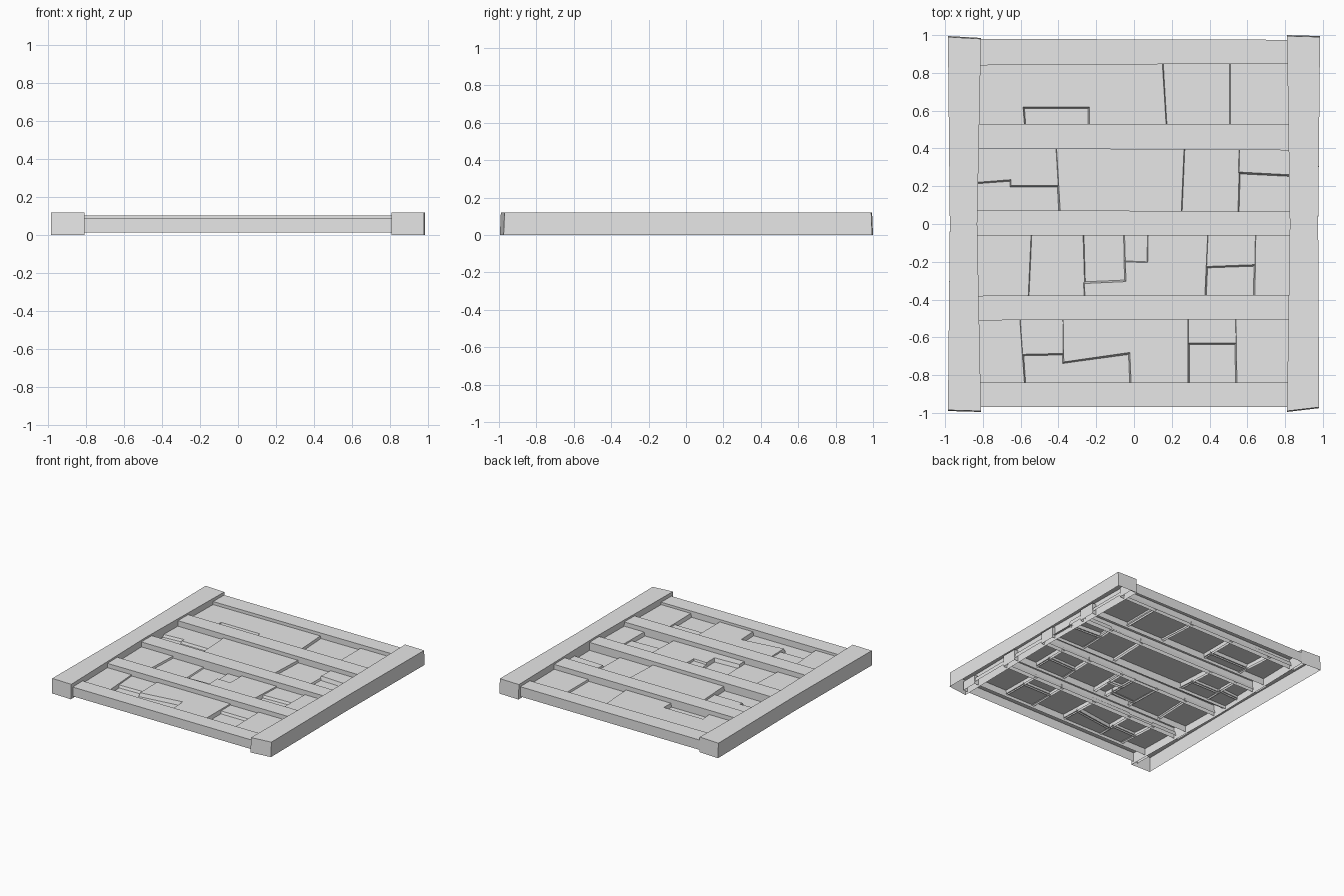
import bpy
import bmesh
from mathutils import Vector

default_cube = bpy.data.objects.get("Cube")
if default_cube:
    bpy.data.objects.remove(default_cube, do_unlink=True)

grey = bpy.data.materials.new("plain_grey")
grey.use_nodes = True
grey.diffuse_color = (0.8, 0.8, 0.8, 1)
for node in grey.node_tree.nodes:
    if node.type == 'BSDF_PRINCIPLED':
        node.inputs["Base Color"].default_value = grey.diffuse_color


def add_shell(bm, outline, bottom, top, flare_x=0.0, flare_y=0.0):
    """Open-bottomed block; outline is counter-clockwise, the base may flare out."""
    count = len(outline)
    centre = sum((Vector(p) for p in outline), Vector((0, 0))) / count
    upper, lower = [], []
    for x, y in outline:
        side_x = 1 if x > centre.x else -1
        side_y = 1 if y > centre.y else -1
        upper.append(bm.verts.new((x, y, top)))
        lower.append(bm.verts.new((x + side_x * flare_x, y + side_y * flare_y, bottom)))
    bm.faces.new(upper)
    for i in range(count):
        j = (i + 1) % count
        bm.faces.new((lower[i], lower[j], upper[j], upper[i]))


def finish(bm, name):
    mesh = bpy.data.meshes.new(name)
    bm.to_mesh(mesh)
    bm.free()
    mesh.materials.append(grey)
    obj = bpy.data.objects.new(name, mesh)
    bpy.context.collection.objects.link(obj)
    return obj


# Side beams, slightly bowed, with sloping ends
beams = {
    "right_beam": [(-.985, -.985), (-.81, -.99), (-.83, 0), (-.81, .98), (-.985, .99), (-.975, 0)],
    "left_beam": [(.81, -.99), (.98, -.97), (.975, 0), (.985, .99), (.81, .995), (.825, 0)],
}
for name, outline in beams.items():
    bm = bmesh.new()
    add_shell(bm, outline, 0, .12, flare_y=.005)
    finish(bm, name)

# Cross rails: y edges at the right end, then at the left end, and height
rails = {
    "front_rail": (-.97, -.84, -.97, -.84, .09),
    "lower_rail": (-.51, -.38, -.505, -.375, .105),
    "middle_rail": (-.06, .075, -.06, .065, .105),
    "upper_rail": (.4, .53, .39, .53, .105),
    "back_rail": (.84, .98, .85, .975, .095),
}
for name, (a, b, c, d, height) in rails.items():
    bm = bmesh.new()
    add_shell(bm, [(-.85, a), (.85, c), (.85, d), (-.85, b)], .015, height)
    finish(bm, name)


def add_panel_row(name, front, back, dividers, panels):
    """dividers: x at the front and back edge; panels: height, or
    (front height, back height, split y at right, split y at left)."""
    bm = bmesh.new()
    edges = [(-.84, -.84)] + dividers + [(.84, .84)]

    def at(edge, y):
        t = (y - front) / (back - front)
        return (edge[0] + (edge[1] - edge[0]) * t, y)

    def cell(left, right, y0, y1, y2, y3, height):
        add_shell(bm, [at(left, y0), at(right, y1), at(right, y2), at(left, y3)],
                  .03, height, flare_x=.01, flare_y=.012)

    for left, right, panel in zip(edges, edges[1:], panels):
        if isinstance(panel, tuple):
            low, high, ya, yb = panel
            cell(left, right, front, front, yb, ya, low)
            cell(left, right, ya, yb, back, back, high)
        else:
            cell(left, right, front, front, back, back, panel)
    finish(bm, name)


# Stepped panels between the rails
add_panel_row("back_panels", .525, .85,
              [(-.58, -.605), (-.235, -.235), (.17, .15), (.51, .51)],
              [.07, (.04, .07, .62, .62), .07, .05, .065])
add_panel_row("upper_panels", .06, .4,
              [(-.65, -.65), (-.39, -.41), (.25, .265), (.55, .56)],
              [(.04, .06, .22, .235), (.04, .06, .205, .205), .075, .055, (.04, .07, .275, .26)])
add_panel_row("lower_panels", -.38, -.055,
              [(-.56, -.545), (-.26, -.27), (-.04, -.05), (.07, .075), (.375, .39), (.64, .645)],
              [.065, .05, (.07, .04, -.315, -.305), (.07, .055, -.2, -.205), .07,
               (.04, .06, -.225, -.215), .07])
add_panel_row("front_panels", -.845, -.5,
              [(-.58, -.605), (-.37, -.375), (-.015, -.03), (.285, .285), (.545, .54)],
              [.07, (.04, .06, -.69, -.685), (.04, .07, -.73, -.68), .07,
               (.04, .06, -.63, -.63), .07])
